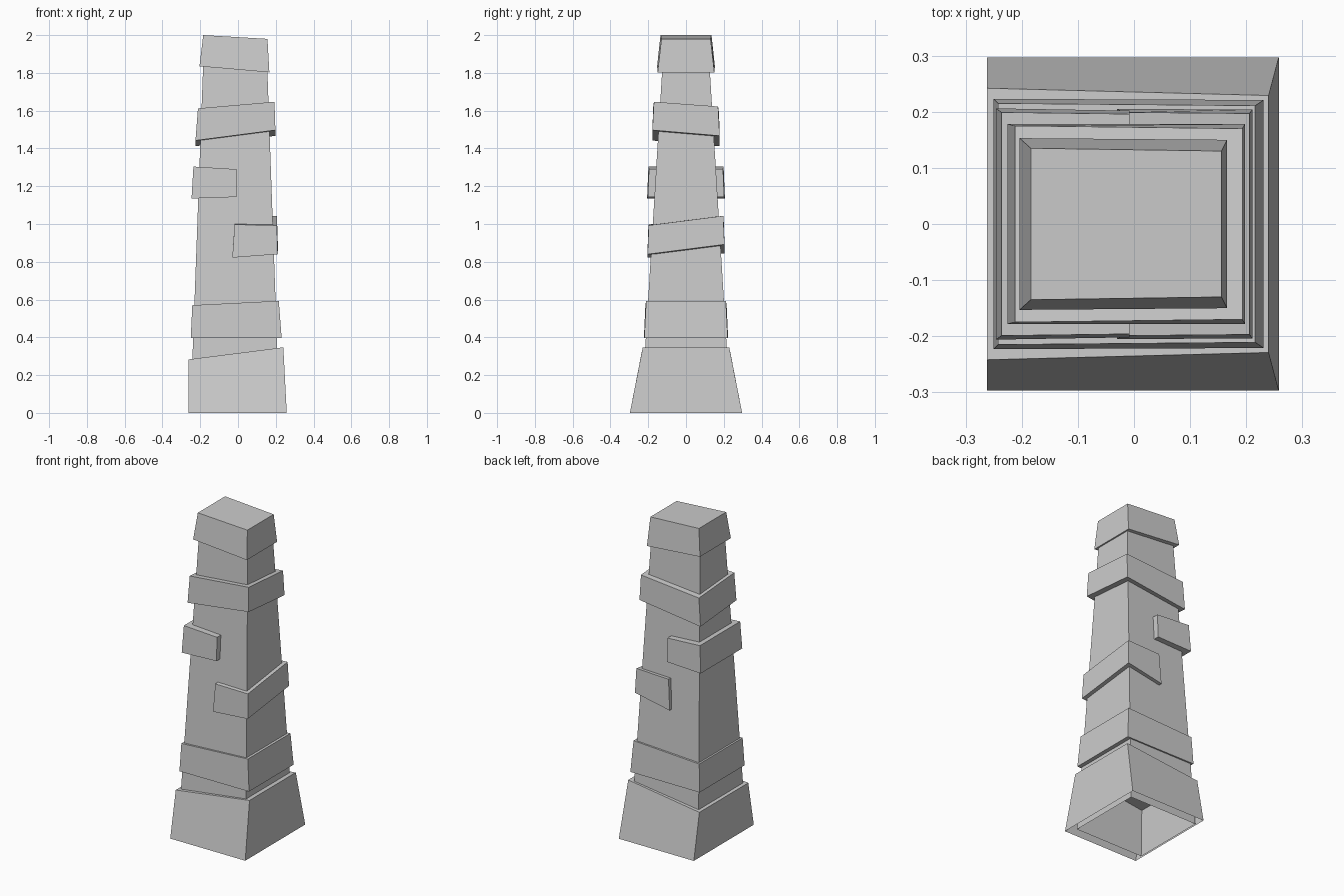
import bpy

if "Cube" in bpy.data.objects:
    bpy.data.objects.remove(bpy.data.objects["Cube"])


def block(name, x_bot, x_top, y_bot, y_top, z_bot, z_top, open_bottom=False):
    """Tapered box. x = (left, right); y = half depth at (left, right);
    z = heights at front-left, front-right, back-right, back-left."""
    verts = []
    for (xl, xr), (yl, yr), z in ((x_bot, y_bot, z_bot), (x_top, y_top, z_top)):
        verts += [(xl, -yl, z[0]), (xr, -yr, z[1]), (xr, yr, z[2]), (xl, yl, z[3])]
    faces = [(i, (i + 1) % 4, (i + 1) % 4 + 4, i + 4) for i in range(4)]
    faces.append((4, 5, 6, 7))
    if not open_bottom:
        faces.append((3, 2, 1, 0))
    mesh = bpy.data.meshes.new(name)
    mesh.from_pydata(verts, [], faces)
    mesh.update()
    obj = bpy.data.objects.new(name, mesh)
    bpy.context.collection.objects.link(obj)
    return obj


def tilt(left, right):
    """Heights for a plane sloping only from left to right."""
    return (left, right, right, left)


# Hollow tapered shaft and flared plinth, both open underneath
block("shaft", (-0.252, 0.22), (-0.183, 0.153), (0.237, 0.237), (0.122, 0.122),
      tilt(0, 0), tilt(1.88, 1.88), open_bottom=True)
block("plinth", (-0.262, 0.258), (-0.262, 0.24), (0.297, 0.297), (0.242, 0.229),
      tilt(0, 0), tilt(0.283, 0.347), open_bottom=True)

# Full bands around the shaft
block("lower_band", (-0.25, 0.231), (-0.242, 0.216), (0.223, 0.221), (0.215, 0.211),
      tilt(0.397, 0.397), tilt(0.57, 0.593))
block("upper_band", (-0.225, 0.198), (-0.212, 0.193), (0.178, 0.178), (0.175, 0.17),
      (1.442, 1.497, 1.467, 1.412), (1.612, 1.647, 1.622, 1.587))

# Half bands, one on each side
block("right_half_band", (-0.03, 0.211), (-0.018, 0.206), (0.205, 0.204), (0.199, 0.197),
      (0.822, 0.84, 0.892, 0.845), (0.997, 0.993, 1.043, 1.035))
block("left_half_band", (-0.246, -0.008), (-0.236, -0.008), (0.206, 0.202), (0.199, 0.196),
      tilt(1.135, 1.143), tilt(1.304, 1.29))

# Cap at the top
block("cap", (-0.204, 0.166), (-0.184, 0.156), (0.153, 0.15), (0.135, 0.13),
      tilt(1.835, 1.803), tilt(2.0, 1.98))
